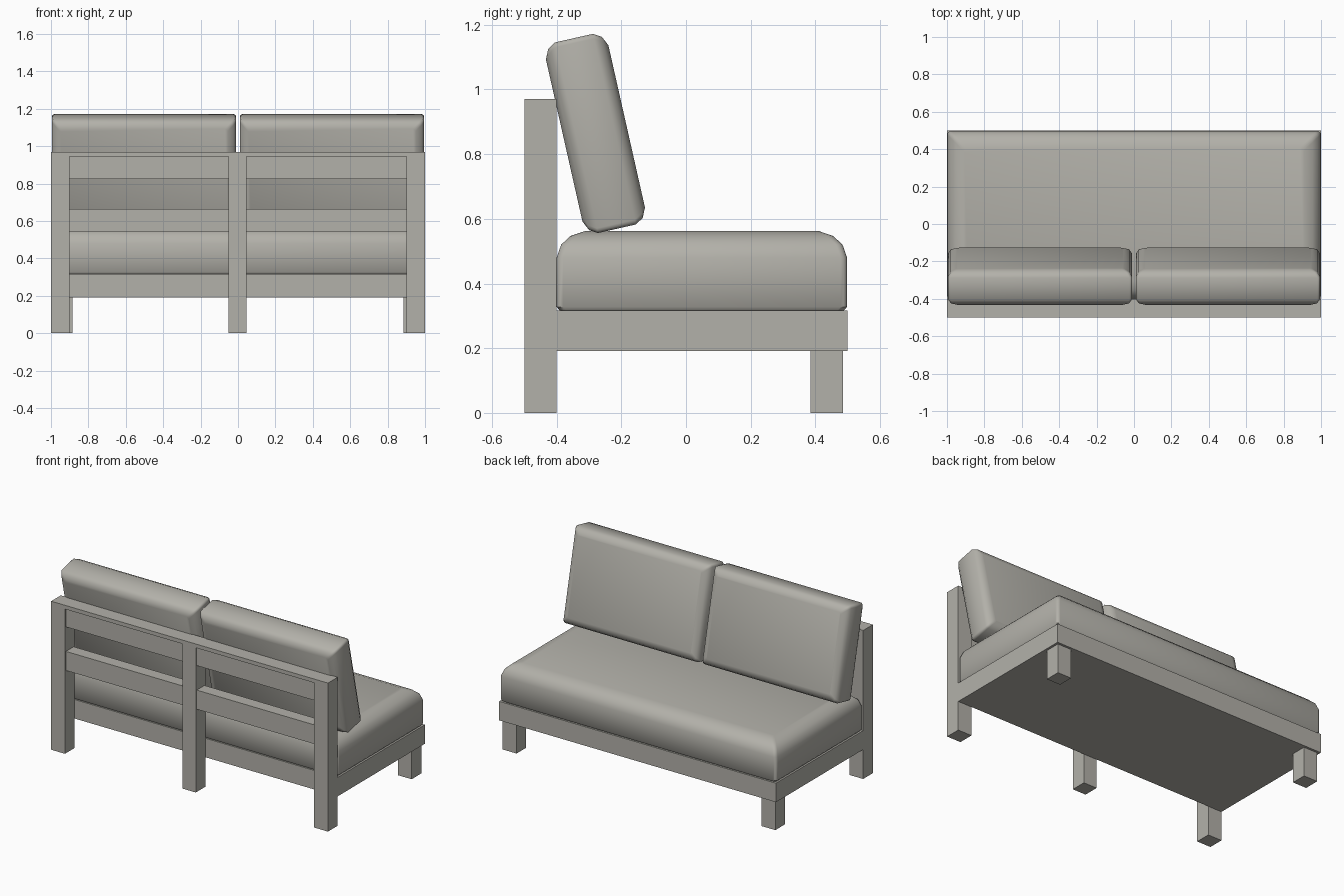
import bpy
import bmesh
from math import radians, cos, sin, pi
from mathutils import Vector

default = bpy.data.objects.get("Cube")
if default:
    bpy.data.objects.remove(default, do_unlink=True)


def make_material(name, rgb):
    mat = bpy.data.materials.new(name)
    mat.use_nodes = True
    colour = (*rgb, 1)
    mat.diffuse_color = colour
    mat.node_tree.nodes["Principled BSDF"].inputs["Base Color"].default_value = colour
    return mat


GREY = make_material("warm grey", (0.45, 0.44, 0.40))


def add_object(name, bm):
    bmesh.ops.recalc_face_normals(bm, faces=bm.faces)
    mesh = bpy.data.meshes.new(name)
    bm.to_mesh(mesh)
    bm.free()
    mesh.materials.append(GREY)
    obj = bpy.data.objects.new(name, mesh)
    bpy.context.collection.objects.link(obj)
    return obj


def box(name, xs, ys, zs):
    """Box between pairs of limits."""
    low, high = map(Vector, zip(xs, ys, zs))
    bm = bmesh.new()
    bmesh.ops.create_cube(bm, size=1)
    for v in bm.verts:
        v.co = (low + high) / 2 + v.co * (high - low)
    return add_object(name, bm)


def cushion(name, half_x, half_y, corner, layers, steps=3):
    """Stack of rounded rectangles; layers are (height, inset)."""
    bm = bmesh.new()
    rings = []
    for height, inset in layers:
        ring = []
        for quarter, (sx, sy) in enumerate([(1, 1), (-1, 1), (-1, -1), (1, -1)]):
            for i in range(steps + 1):
                a = (quarter + i / steps) * pi / 2
                x = sx * (half_x - inset - corner) + corner * cos(a)
                y = sy * (half_y - inset - corner) + corner * sin(a)
                ring.append(bm.verts.new((x, y, height)))
        rings.append(ring)
    count = len(rings[0])
    for lower, upper in zip(rings, rings[1:]):
        for i in range(count):
            j = (i + 1) % count
            bm.faces.new((lower[i], lower[j], upper[j], upper[i]))
    bm.faces.new(rings[0])
    bm.faces.new(rings[-1])
    obj = add_object(name, bm)
    bpy.ops.object.select_all(action="DESELECT")
    obj.select_set(True)
    bpy.context.view_layer.objects.active = obj
    bpy.ops.object.shade_smooth_by_angle(angle=radians(40))
    return obj


# Back frame: three posts, a cap and two slightly recessed rails
back = (-0.5, -0.4)
for name, x in [("right", -0.95), ("middle", -0.003), ("left", 0.95)]:
    half = 0.05 if name != "middle" else 0.048
    box(name + "_back_post", (x - half, x + half), back, (0, 0.945))
box("back_cap", (-1, 1), back, (0.945, 0.97))
for name, zs in [("upper", (0.825, 0.945)), ("lower", (0.54, 0.665))]:
    box(name + "_back_rail", (-0.9, 0.9), (-0.49, -0.41), zs)

# Seat base and front legs
box("seat_base", (-1, 1), (-0.4, 0.5), (0.192, 0.316))
for name, side in [("right", -1), ("left", 1)]:
    xs = sorted((side * 0.885, side * 0.985))
    box(name + "_front_leg", xs, (0.385, 0.485), (0, 0.192))

# Seat cushion, softly domed at the top edge
seat = cushion("seat_cushion", 0.998, 0.449, 0.02, [
    (0.316, 0.01), (0.328, 0), (0.48, 0), (0.52, 0.014),
    (0.547, 0.043), (0.563, 0.09)])
seat.location.y = 0.049

# Two leaning back cushions
half_layers = [(0.06, 0), (0.085, 0.015), (0.099, 0.045)]
layers = [(-h, i) for h, i in reversed(half_layers)] + half_layers
for name, side in [("right", -1), ("left", 1)]:
    obj = cushion(name + "_back_cushion", 0.4925, 0.302, 0.015, layers)
    obj.location = (side * 0.5025, -0.28, 0.864)
    obj.rotation_euler.x = radians(90 + 12.7)
